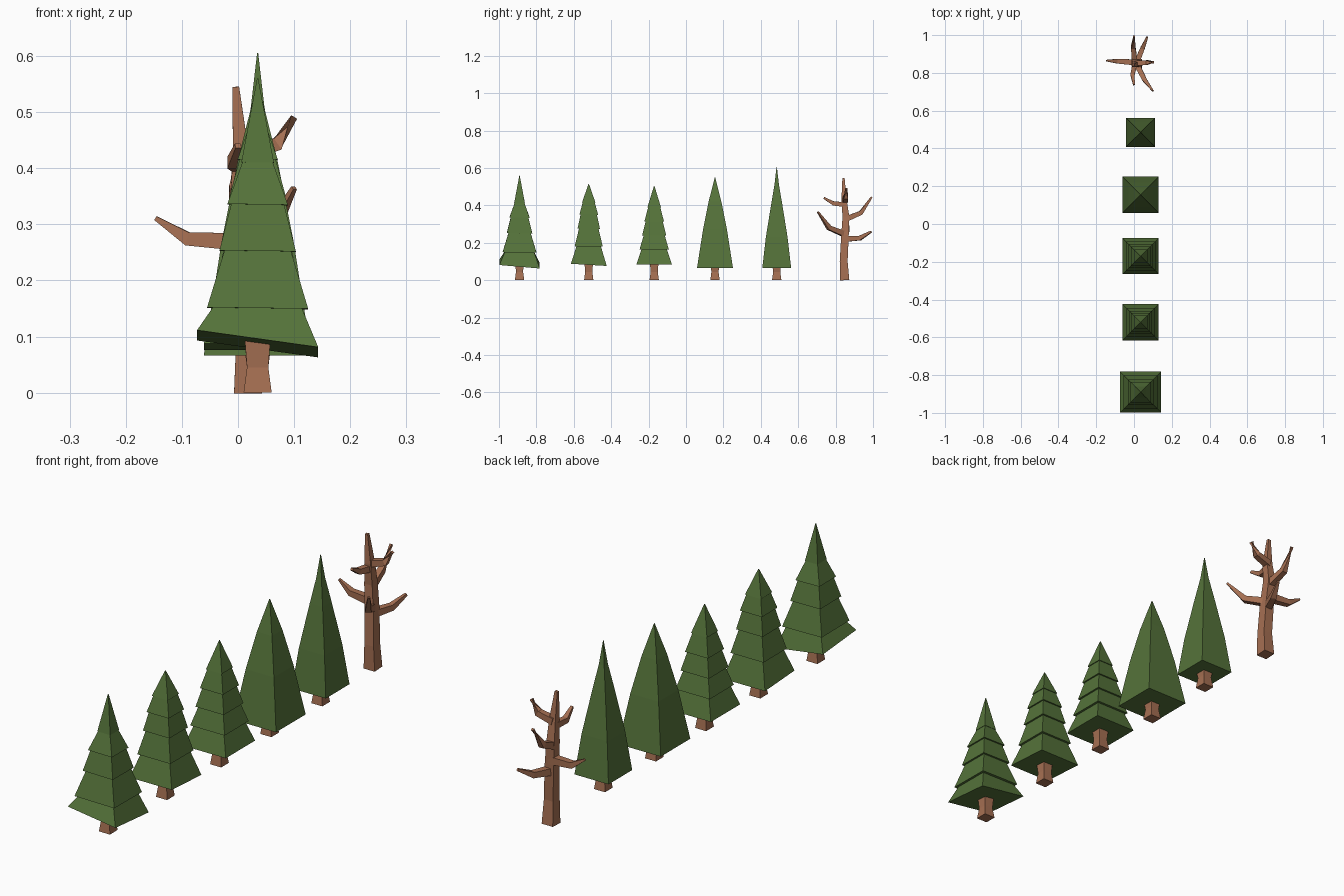
import bpy, bmesh
from mathutils import Vector

if "Cube" in bpy.data.objects:
    bpy.data.objects.remove(bpy.data.objects["Cube"])


def material(name, rgb):
    m = bpy.data.materials.new(name)
    m.use_nodes = True
    m.diffuse_color = (*rgb, 1)
    m.node_tree.nodes["Principled BSDF"].inputs["Base Color"].default_value = (*rgb, 1)
    return m


GREEN = material("pine green", (0.09, 0.17, 0.042))
BROWN = material("bark brown", (0.38, 0.16, 0.085))


def finish(bm, name, mat):
    bmesh.ops.recalc_face_normals(bm, faces=bm.faces)
    mesh = bpy.data.meshes.new(name)
    bm.to_mesh(mesh)
    bm.free()
    mesh.materials.append(mat)
    bpy.context.collection.objects.link(bpy.data.objects.new(name, mesh))


def loft(bm, rings):
    """Skin a list of four-point rings and cap both ends."""
    loops = [[bm.verts.new(p) for p in ring] for ring in rings]
    for a, b in zip(loops, loops[1:]):
        for i in range(4):
            j = (i + 1) % 4
            bm.faces.new((a[i], a[j], b[j], b[i]))
    bm.faces.new(loops[0])
    bm.faces.new(loops[-1])


def square(x, y, z, r, tilt=(0, 0)):
    return [(x + r * a, y + r * b, z + r * (a * tilt[0] + b * tilt[1]))
            for a, b in ((-1, -1), (1, -1), (1, 1), (-1, 1))]


def limb(bm, path):
    """Square tube through points (x, y, z, half width)."""
    pts = [Vector(p[:3]) for p in path]
    rings = []
    for i, p in enumerate(pts):
        d = (pts[min(i + 1, len(pts) - 1)] - pts[max(i - 1, 0)]).normalized()
        ref = Vector((0, 1, 0)) if abs(d.z) > 0.8 else Vector((0, 0, 1))
        u = d.cross(ref).normalized()
        v = d.cross(u)
        r = path[i][3]
        rings.append([p + u * r * a + v * r * b
                      for a, b in ((-1, -1), (1, -1), (1, 1), (-1, 1))])
    loft(bm, rings)


X = 0.035
TIP = 0.001


def trunk(name, y, top):
    bm = bmesh.new()
    loft(bm, [square(X, y, 0, 0.025), square(X, y, 0.045, 0.019),
              square(X, y, top, 0.023)])
    finish(bm, name + "_trunk", BROWN)


def tiered_tree(name, y, peak, tiers, tilt):
    """Stack of flared skirts; each tucks under the one above."""
    bm = bmesh.new()
    for i, (z, r) in enumerate(tiers):
        t = tilt if i == 0 else (tilt[0] * 0.1, tilt[1] * 0.1)
        if i + 1 < len(tiers):
            z2, r2 = tiers[i + 1]
            top = square(X, y, z2 + 0.008, r2 * 0.84)
        else:
            top = square(X, y, peak, TIP)
        loft(bm, [square(X, y, z, r, t), top])
    finish(bm, name + "_foliage", GREEN)
    trunk(name, y, tiers[0][0] + 0.01)


def smooth_tree(name, y, rings):
    """Tall bent pyramid of foliage."""
    bm = bmesh.new()
    loft(bm, [square(X, y, z, r) for z, r in rings])
    finish(bm, name + "_foliage", GREEN)
    trunk(name, y, rings[0][0] + 0.01)


# Tiered pines
tiered_tree("first_pine", -0.89, 0.56,
            [(0.087, 0.108), (0.15, 0.09), (0.252, 0.068), (0.335, 0.054), (0.41, 0.029)],
            (-0.14, -0.085))
tiered_tree("second_pine", -0.52, 0.515,
            [(0.082, 0.096), (0.18, 0.075), (0.275, 0.06), (0.35, 0.05), (0.415, 0.036)],
            (0, -0.06))
tiered_tree("third_pine", -0.17, 0.505,
            [(0.083, 0.095), (0.165, 0.078), (0.24, 0.064), (0.315, 0.052), (0.39, 0.036)],
            (0, 0))

# Smooth pines
smooth_tree("fourth_pine", 0.155, [(0.066, 0.096), (0.27, 0.064), (0.42, 0.034), (0.55, TIP)])
smooth_tree("fifth_pine", 0.485, [(0.066, 0.077), (0.23, 0.058), (0.41, 0.029),
                                  (0.51, 0.012), (0.605, TIP)])

# Bare tree
bm = bmesh.new()
limb(bm, [(0.018, 0.848, 0, 0.025), (0.018, 0.843, 0.1, 0.021), (0.012, 0.85, 0.24, 0.02),
          (0.004, 0.855, 0.34, 0.018), (0.005, 0.845, 0.43, 0.014), (-0.004, 0.842, 0.545, 0.006)])
finish(bm, "bare_trunk", BROWN)

branches = {
    "left_branch": [(0.012, 0.855, 0.268, 0.016), (-0.09, 0.862, 0.274, 0.012),
                    (-0.147, 0.865, 0.311, 0.004)],
    "low_front_branch": [(0.012, 0.85, 0.245, 0.015), (0.055, 0.765, 0.28, 0.012),
                         (0.1, 0.705, 0.365, 0.004)],
    "low_back_branch": [(0.012, 0.85, 0.22, 0.015), (0.045, 0.93, 0.225, 0.012),
                        (0.07, 0.99, 0.26, 0.005)],
    "high_back_branch": [(0.005, 0.85, 0.325, 0.015), (-0.004, 0.935, 0.36, 0.012),
                         (0, 0.993, 0.445, 0.005)],
    "high_front_branch": [(0.005, 0.85, 0.405, 0.013), (-0.008, 0.79, 0.41, 0.011),
                          (0, 0.737, 0.44, 0.005)],
    "right_branch": [(0.004, 0.85, 0.425, 0.014), (0.07, 0.855, 0.443, 0.012),
                     (0.1, 0.857, 0.491, 0.006)],
}
for name, path in branches.items():
    bm = bmesh.new()
    limb(bm, path)
    finish(bm, name, BROWN)
